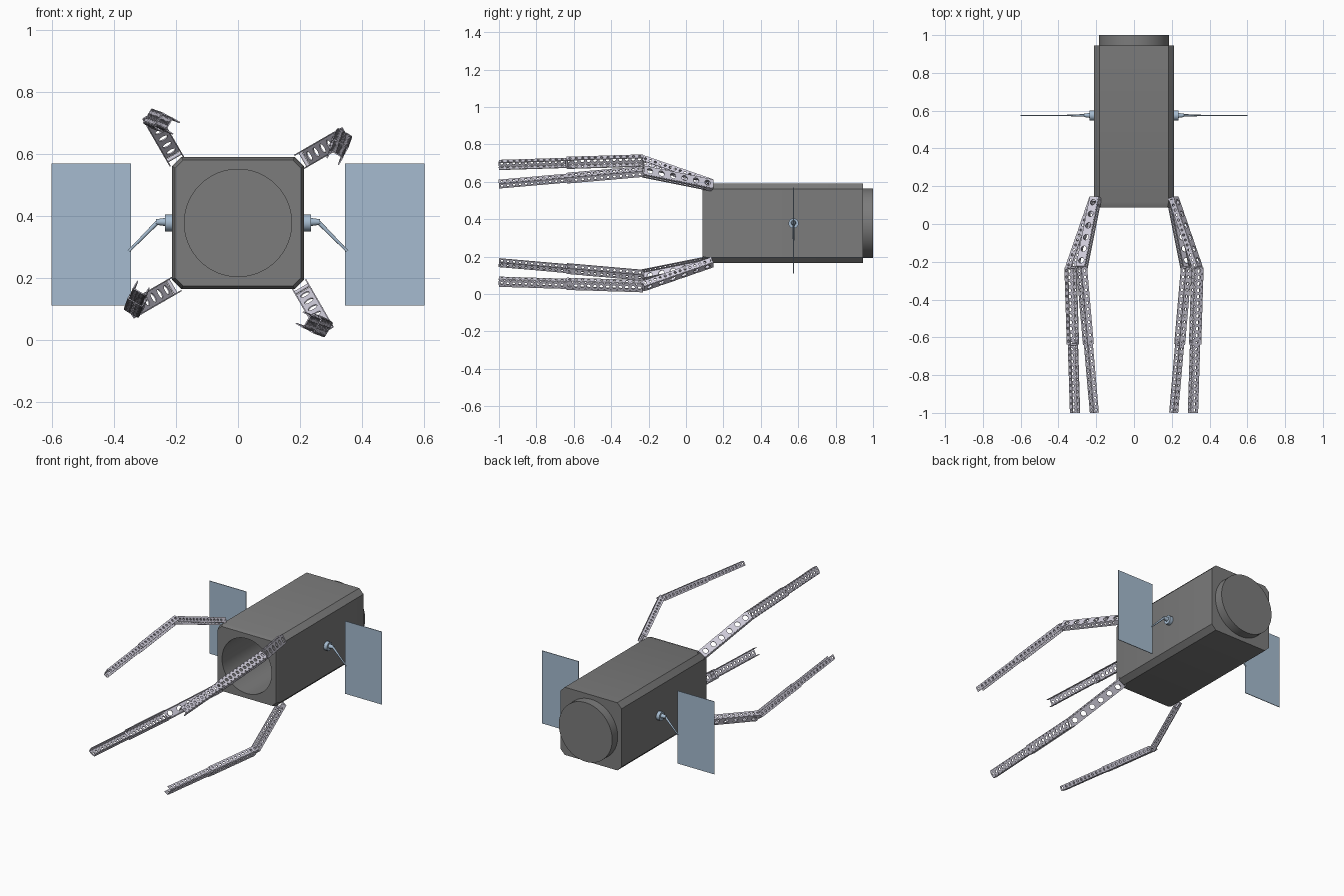
import bpy, bmesh, math
from mathutils import Vector, Matrix

if "Cube" in bpy.data.objects:
    bpy.data.objects.remove(bpy.data.objects["Cube"])

ZC = 0.378  # height of the long axis


def material(name, rgb):
    m = bpy.data.materials.new(name)
    m.diffuse_color = (*rgb, 1)
    m.use_nodes = True
    m.node_tree.nodes["Principled BSDF"].inputs["Base Color"].default_value = m.diffuse_color
    return m


HULL = material("hull_grey", (0.2, 0.2, 0.2))
METAL = material("pale_metal", (0.66, 0.64, 0.74))
BLUE = material("panel_blue", (0.38, 0.5, 0.63))


def make(name, bm, mat):
    me = bpy.data.meshes.new(name)
    bm.to_mesh(me)
    bm.free()
    me.materials.append(mat)
    ob = bpy.data.objects.new(name, me)
    bpy.context.collection.objects.link(ob)
    return ob


def rod(bm, a, b, r0, r1=None, n=24):
    a, b = Vector(a), Vector(b)
    d = b - a
    m = Matrix.Translation((a + b) / 2) @ d.to_track_quat('Z', 'Y').to_matrix().to_4x4()
    bmesh.ops.create_cone(bm, cap_ends=True, segments=n, radius1=r0,
                          radius2=r0 if r1 is None else r1, depth=d.length, matrix=m)


def smooth(ob):
    bpy.ops.object.select_all(action='DESELECT')
    ob.select_set(True)
    bpy.context.view_layer.objects.active = ob
    bpy.ops.object.shade_smooth_by_angle(angle=math.radians(30))


# Hull: chamfered square prism with a slightly narrowed front collar
bm = bmesh.new()
rings = []
for y, h, c in [(0.088, 0.203, 0.026), (0.115, 0.213, 0.03), (0.945, 0.213, 0.03)]:
    k = h - c
    pts = [(h, -k), (h, k), (k, h), (-k, h), (-h, k), (-h, -k), (-k, -h), (k, -h)]
    rings.append([bm.verts.new((x, y, z + ZC)) for x, z in pts])
for a, b in zip(rings, rings[1:]):
    for i in range(8):
        bm.faces.new((a[i], a[(i + 1) % 8], b[(i + 1) % 8], b[i]))
bm.faces.new(rings[0])
bm.faces.new(rings[-1])
bmesh.ops.recalc_face_normals(bm, faces=bm.faces)
hull = make("hull", bm, HULL)

# Front bore cut into the hull
bm = bmesh.new()
rod(bm, (0, 0, ZC), (0, 0.88, ZC), 0.173, n=64)
cutter = make("bore_cutter", bm, HULL)
cutter.hide_render = True
cutter.hide_viewport = False
mod = hull.modifiers.new("bore", 'BOOLEAN')
mod.object = cutter
mod.solver = 'EXACT'
bpy.context.view_layer.objects.active = hull
hull.select_set(True)
bpy.ops.object.modifier_apply(modifier="bore")
bpy.data.objects.remove(cutter)
smooth(hull)

# Rear drum
bm = bmesh.new()
rod(bm, (0, 0.93, ZC), (0, 1.0, ZC), 0.186, n=64)
smooth(make("rear_drum", bm, HULL))


def plate(bm, start, u, v, holes, r, n):
    """Strip from start along u, width v, with a row of round holes."""
    lu, lv = u.length / holes / 2, v.length / 2
    ud, vd = u.normalized(), v.normalized()
    for h in range(holes):
        c = start + ud * lu * (2 * h + 1) + vd * lv
        inner, outer = [], []
        for i in range(n):
            t = 2 * math.pi * i / n
            x, y = math.cos(t), math.sin(t)
            s = 1 / max(abs(x), abs(y))
            inner.append(bm.verts.new(c + ud * x * r + vd * y * r))
            outer.append(bm.verts.new(c + ud * x * s * lu + vd * y * s * lv))
        for i in range(n):
            j = (i + 1) % n
            bm.faces.new((inner[i], outer[i], outer[j], inner[j]))


def channel(bm, p0, p1, wide, width, depth, web, flange):
    """Perforated U channel, web facing outward, flanges pointing inward."""
    p0, p1 = Vector(p0), Vector(p1)
    u = p1 - p0
    d = u.normalized()
    w = Vector(wide)
    w = (w - d * w.dot(d)).normalized()
    n = w.cross(d)
    if n.dot(Vector((p0.x, 0, p0.z))) < 0:
        n = -n
    for off, v, (count, r, seg) in [
            (n * depth / 2 - w * width / 2, w * width, web),
            (-n * depth / 2 - w * width / 2, n * depth, flange),
            (n * depth / 2 + w * width / 2, n * -depth, flange)]:
        plate(bm, p0 + off, u, v, count, r, seg)
    return w


# One gripper arm (coordinates relative to the long axis), repeated four times
ROOT, ELBOW, TIP = Vector((0.208, 0.14, 0.203)), Vector((0.336, -0.23, 0.277)), Vector((0.312, -1.0, 0.21))
SLEEVE = ELBOW.lerp(TIP, 0.53)
W1, W2 = (0.5, 0, -0.86), (0.85, 0, -0.5)
for i in range(4):
    turn = Matrix.Translation((0, 0, ZC)) @ Matrix.Rotation(-math.pi / 2 * i, 4, 'Y')
    for part, a, b, w, size, web, fl in [
            ("upper", ROOT, ELBOW, W1, (0.052, 0.032), (6, 0.016, 16), (14, 0.007, 8)),
            ("middle", ELBOW, SLEEVE, W2, (0.052, 0.034), (12, 0.01, 12), (12, 0.008, 8)),
            ("lower", SLEEVE.lerp(ELBOW, 0.06), TIP, W2, (0.043, 0.028), (12, 0.008, 12), (12, 0.007, 8))]:
        bm = bmesh.new()
        channel(bm, a, b, w, *size, web, fl)
        bmesh.ops.remove_doubles(bm, verts=bm.verts, dist=1e-5)
        bmesh.ops.recalc_face_normals(bm, faces=bm.faces)
        bm.transform(turn)
        ob = make(f"arm_{i + 1}_{part}", bm, METAL)
        s = ob.modifiers.new("thickness", 'SOLIDIFY')
        s.thickness = 0.004
        s.offset = 0
    # pivot pins at root, elbow and sleeve
    bm = bmesh.new()
    for p, w in [(ROOT.lerp(ELBOW, 0.04), W1), (ELBOW, W2), (SLEEVE, W2)]:
        v = Vector(w).normalized() * 0.028
        rod(bm, p - v, p + v, 0.006, n=12)
    bm.transform(turn)
    make(f"arm_{i + 1}_pins", bm, METAL)

# Solar panels with their mounts, one on each side
Y = 0.575
for side, s in (("right", 1), ("left", -1)):
    bm = bmesh.new()
    bmesh.ops.create_cube(bm, size=1, matrix=Matrix.Translation((s * 0.473, Y, 0.34))
                          @ Matrix.Diagonal((0.256, 0.004, 0.458, 1)))
    make(f"{side}_panel", bm, BLUE)
    bm = bmesh.new()
    rod(bm, (s * 0.205, Y, ZC), (s * 0.235, Y, ZC), 0.027)
    rod(bm, (s * 0.235, Y, ZC + 0.003), (s * 0.264, Y, ZC + 0.003), 0.013, 0.009)
    rod(bm, (s * 0.258, Y, ZC + 0.004), (s * 0.352, Y, 0.287), 0.007, 0.004, n=12)
    smooth(make(f"{side}_panel_mount", bm, BLUE))
